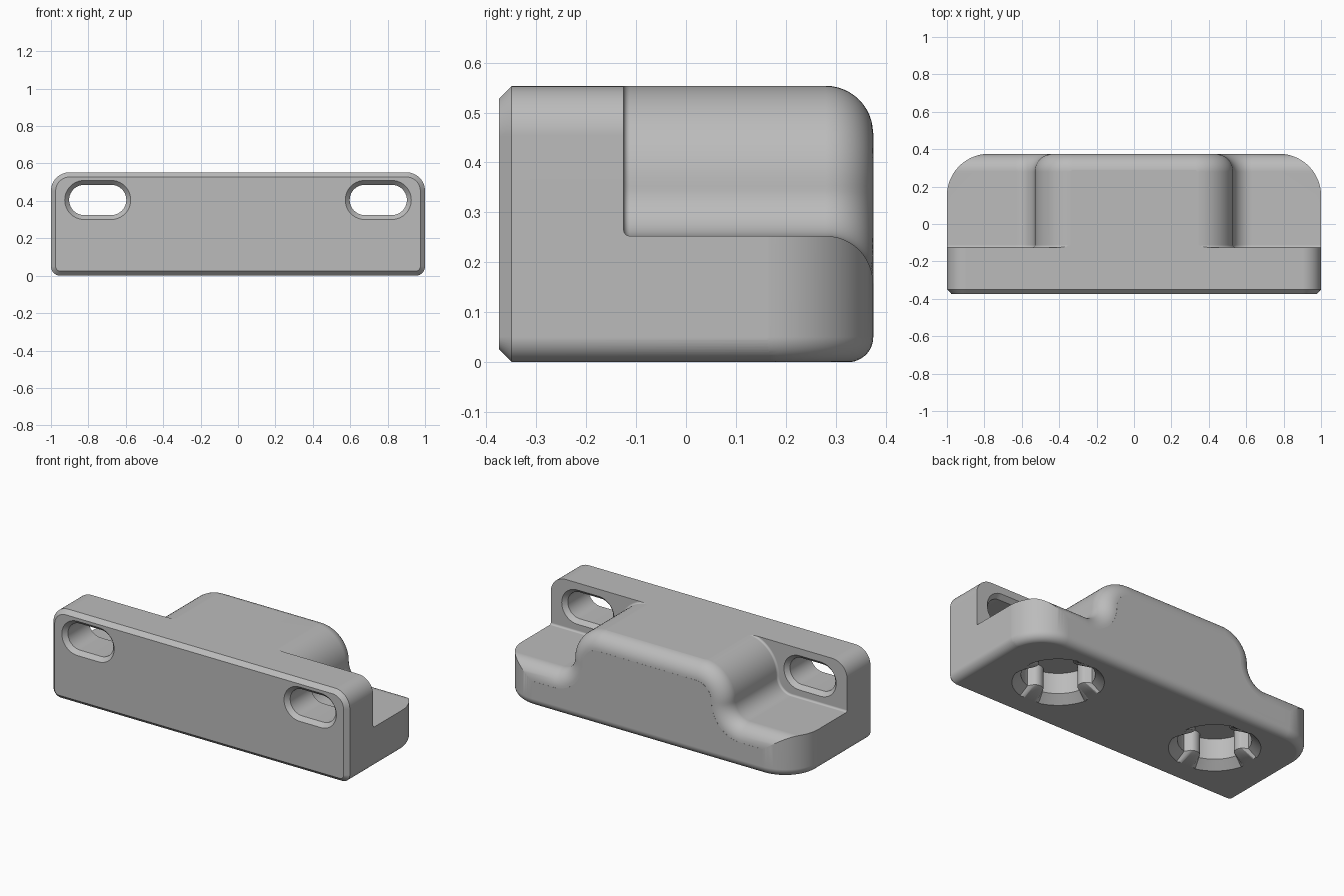
import bpy, bmesh
from math import sin, cos, pi, sqrt, atan2, radians
from mathutils import Vector

if "Cube" in bpy.data.objects:
    bpy.data.objects.remove(bpy.data.objects["Cube"])

TOP, SHELF, STEP_Y, BACK = 0.553, 0.252, -0.125, 0.375
GAP = 0.0005          # keeps construction solids from sharing planes

grey = bpy.data.materials.new("matte_grey")
grey.use_nodes = True
grey.diffuse_color = (0.5, 0.5, 0.5, 1)
grey.node_tree.nodes["Principled BSDF"].inputs["Base Color"].default_value = grey.diffuse_color


def arc(cx, cy, r, start, end, n=12):
    """Points on an arc, angles in degrees."""
    angles = [radians(start + (end - start) * i / n) for i in range(n + 1)]
    return [(cx + r * cos(a), cy + r * sin(a)) for a in angles]


def loft(name, sections):
    """Closed solid through rings of equal point count."""
    bm = bmesh.new()
    rings = [[bm.verts.new(p) for p in s] for s in sections]
    for a, b in zip(rings, rings[1:]):
        for i in range(len(a)):
            j = (i + 1) % len(a)
            bm.faces.new((a[i], a[j], b[j], b[i]))
    bm.faces.new(rings[0])
    bm.faces.new(rings[-1][::-1])
    bmesh.ops.recalc_face_normals(bm, faces=bm.faces)
    mesh = bpy.data.meshes.new(name)
    bm.to_mesh(mesh)
    bm.free()
    mesh.materials.append(grey)
    obj = bpy.data.objects.new(name, mesh)
    bpy.context.collection.objects.link(obj)
    return obj


def along_y(profile, y):
    return [(x, y, z) for x, z in profile]


def along_z(profile, z):
    return [(x, y, z) for x, y in profile]


def combine(target, tool, operation):
    """Apply a boolean and discard the tool."""
    bpy.context.view_layer.objects.active = target
    mod = target.modifiers.new("cut", "BOOLEAN")
    mod.operation, mod.solver, mod.object = operation, "EXACT", tool
    bpy.ops.object.modifier_apply(modifier=mod.name)
    bpy.data.objects.remove(tool)


# Front outline: rounded rectangle, chamfered at the front
def front_outline(inset):
    hi, lo = 0.1 - inset, 0.05 - inset
    return (arc(0.9, TOP - 0.1, hi, 0, 90) + arc(-0.9, TOP - 0.1, hi, 90, 180)
            + arc(-0.95, 0.05, lo, 180, 270) + arc(0.95, 0.05, lo, 270, 360))


bracket = loft("bracket_body", [along_y(front_outline(i), y)
                                for y, i in ((-0.375, 0.025), (-0.35, 0), (0.5, 0))])


# Footprint: rounded back corners with a rolled bottom edge
def footprint(inset):
    r = 0.225 + GAP - inset
    return (arc(0.775, 0.15, r, 0, 90, 20) + arc(-0.775, 0.15, r, 90, 180, 20)
            + [(-0.775 - r, -0.5), (0.775 + r, -0.5)])


roll = [(0.05 - (0.05 + GAP) * sin(a), (0.05 + GAP) * (1 - cos(a)))
        for a in [radians(90 - 7.5 * i) for i in range(13)]]
layers = [along_z(footprint(e), z) for z, e in roll] + [along_z(footprint(0), 0.8)]
combine(bracket, loft("footprint_tool", layers), "INTERSECT")


# Space above the hump and shelves, rolled over at the back edge
def hump_profile(d):
    right = (arc(0.33, TOP - 0.2, 0.2 - d, 90, 0, 16)
             + arc(0.63, SHELF + 0.1, 0.1 + d, 180, 270, 16)[1:] + [(1.3, SHELF - d)])
    left = [(-x, z) for x, z in reversed(right)]
    return left + right + [(1.3, 0.9), (-1.3, 0.9)]


R, r = 0.095, 0.012
sections = []
for i in range(5):                      # small fillet against the plate
    a = radians(22.5 * i)
    sections.append(along_y(hump_profile(-GAP - r * (1 - sin(a))), STEP_Y + r * (1 - cos(a))))
for i in range(13):                     # large fillet on the back edge
    a = radians(7.5 * i)
    sections.append(along_y(hump_profile(R * (1 - cos(a)) - GAP), BACK - R + R * sin(a)))
sections.append(along_y(hump_profile(R), 0.45))
combine(bracket, loft("hump_tool", sections), "DIFFERENCE")


# Mounting slots, chamfered on both faces
def slot(cx, rad):
    return (arc(cx + 0.072, 0.405, rad, -90, 90, 20)
            + arc(cx - 0.072, 0.405, rad, 90, 270, 20))


for side in (-1, 1):
    rings = [along_y(slot(side * 0.75, w), y)
             for y, w in ((-0.385, 0.114), (-0.35, 0.081), (-0.15, 0.081), (-0.115, 0.114))]
    combine(bracket, loft("slot_tool", rings), "DIFFERENCE")


# Underside recesses: countersunk, with four rounded ribs on the wall
def ribbed_radius(a, rad=0.2, rib=0.05):
    off = (a + pi / 4) % (pi / 2) - pi / 4
    chord = rib ** 2 - (rad * sin(off)) ** 2
    return min(rad, rad * cos(off) - sqrt(chord)) if chord > 0 else rad


def recess(cx, radius_at):
    n = 96
    pts = []
    for i in range(n):
        a = 2 * pi * i / n
        pts.append((cx + radius_at(a) * cos(a), 0.02 + radius_at(a) * sin(a)))
    return pts


for side in (-1, 1):
    cx = side * 0.55
    rings = [along_z(recess(cx, lambda a: 0.26), -0.01),
             along_z(recess(cx, lambda a: 0.25), 0),
             along_z(recess(cx, ribbed_radius), 0.045),
             along_z(recess(cx, ribbed_radius), 0.17)]
    # skip the ring lying exactly on the bottom plane
    combine(bracket, loft("recess_tool", rings[:1] + rings[2:]), "DIFFERENCE")

# Smooth the rolled edges, keep the crisp ones
bpy.ops.object.select_all(action="DESELECT")
bracket.select_set(True)
bpy.context.view_layer.objects.active = bracket
bpy.ops.object.shade_smooth_by_angle(angle=radians(28))
weighted = bracket.modifiers.new("even_shading", "WEIGHTED_NORMAL")
weighted.keep_sharp = True
